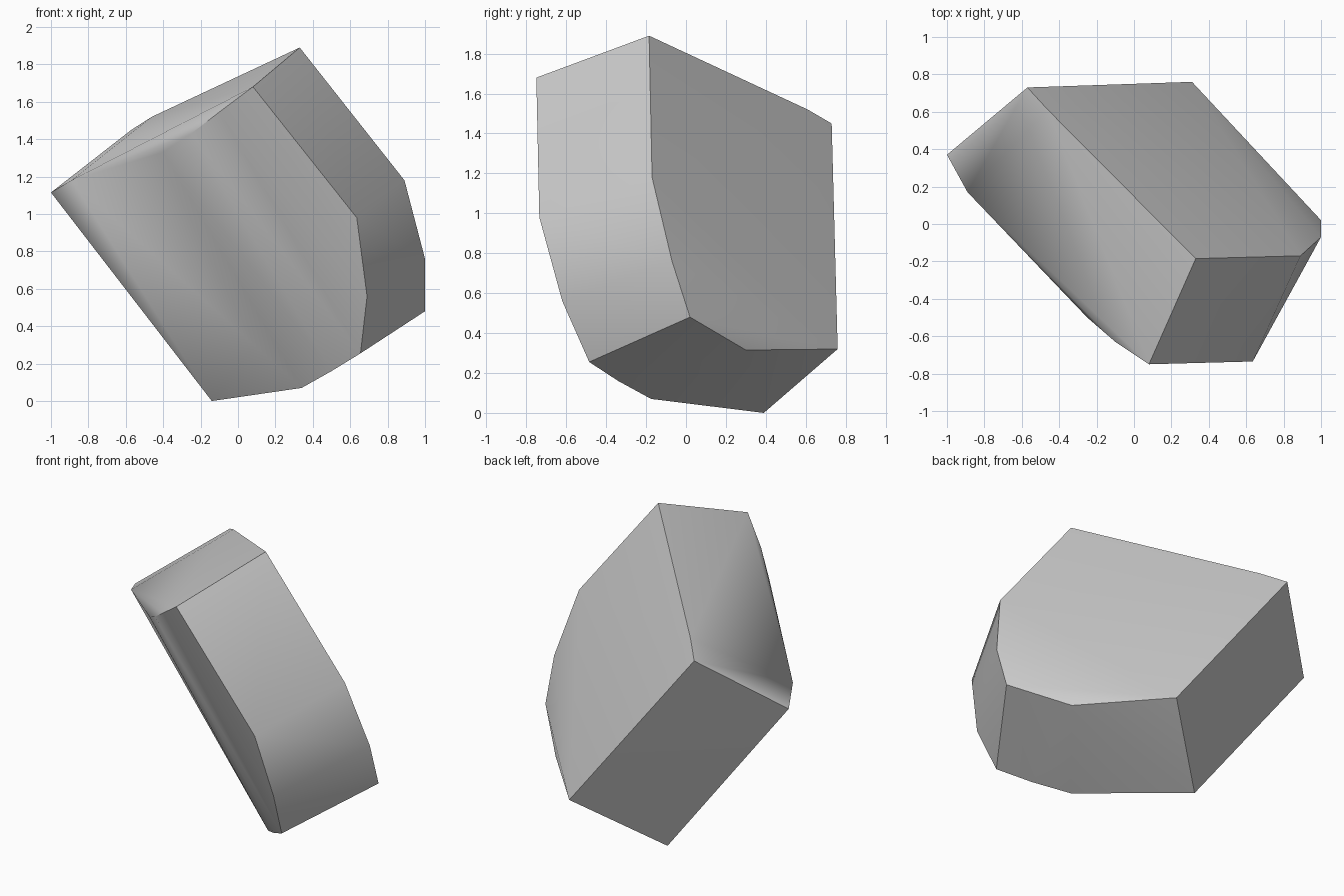
import bpy
import bmesh
import math

# Remove the default cube
default_cube = bpy.data.objects.get("Cube")
if default_cube:
    bpy.data.objects.remove(default_cube, do_unlink=True)


def make_material(name, colour):
    material = bpy.data.materials.new(name)
    material.use_nodes = True
    material.diffuse_color = colour
    shader = material.node_tree.nodes["Principled BSDF"]
    shader.inputs["Base Color"].default_value = colour
    return material


def make_convex_block(name, corners, material):
    """Wrap the corner outlines in a closed convex surface."""
    mesh = bpy.data.meshes.new(name)
    bm = bmesh.new()
    for corner in corners:
        bm.verts.new(corner)
    hull = bmesh.ops.convex_hull(bm, input=list(bm.verts))
    unused = {item for key in ("geom_interior", "geom_unused")
              for item in hull[key] if isinstance(item, bmesh.types.BMVert)}
    bmesh.ops.delete(bm, geom=list(unused), context="VERTS")
    bmesh.ops.recalc_face_normals(bm, faces=list(bm.faces))
    bm.to_mesh(mesh)
    bm.free()
    mesh.materials.append(material)
    block = bpy.data.objects.new(name, mesh)
    bpy.context.collection.objects.link(block)
    return block


# Outline of the front broad face, from the upper corner round the lower end
front_outline = [
    (.08, -.75, 1.68), (.635, -.735, .98), (.69, -.62, .56),
    (.655, -.485, .255), (.5, -.34, .16), (.34, -.175, .07),
    (-.14, .39, 0), (-1, .37, 1.115),
]

# Outline of the rear broad face, in the same order
rear_outline = [
    (.33, -.185, 1.89), (.89, -.17, 1.18), (1, -.07, .76),
    (1, .02, .48), (.73, .3, .315), (.31, .76, .32),
    (-.57, .73, 1.45), (-.46, .61, 1.52),
]

# Chipped bevel between the front face and the upper end
bevel_outline = [
    (-.89, .17, 1.18), (-.4, -.34, 1.33),
    (-.25, -.5, 1.43), (-.1, -.63, 1.545),
]

stone_grey = make_material("stone grey", (.6, .6, .6, 1))
stone_block = make_convex_block(
    "stone_block", front_outline + rear_outline + bevel_outline, stone_grey)

# Smooth the shallow facets and keep the main edges crisp
bpy.ops.object.select_all(action="DESELECT")
stone_block.select_set(True)
bpy.context.view_layer.objects.active = stone_block
bpy.ops.object.shade_smooth_by_angle(angle=math.radians(30))
